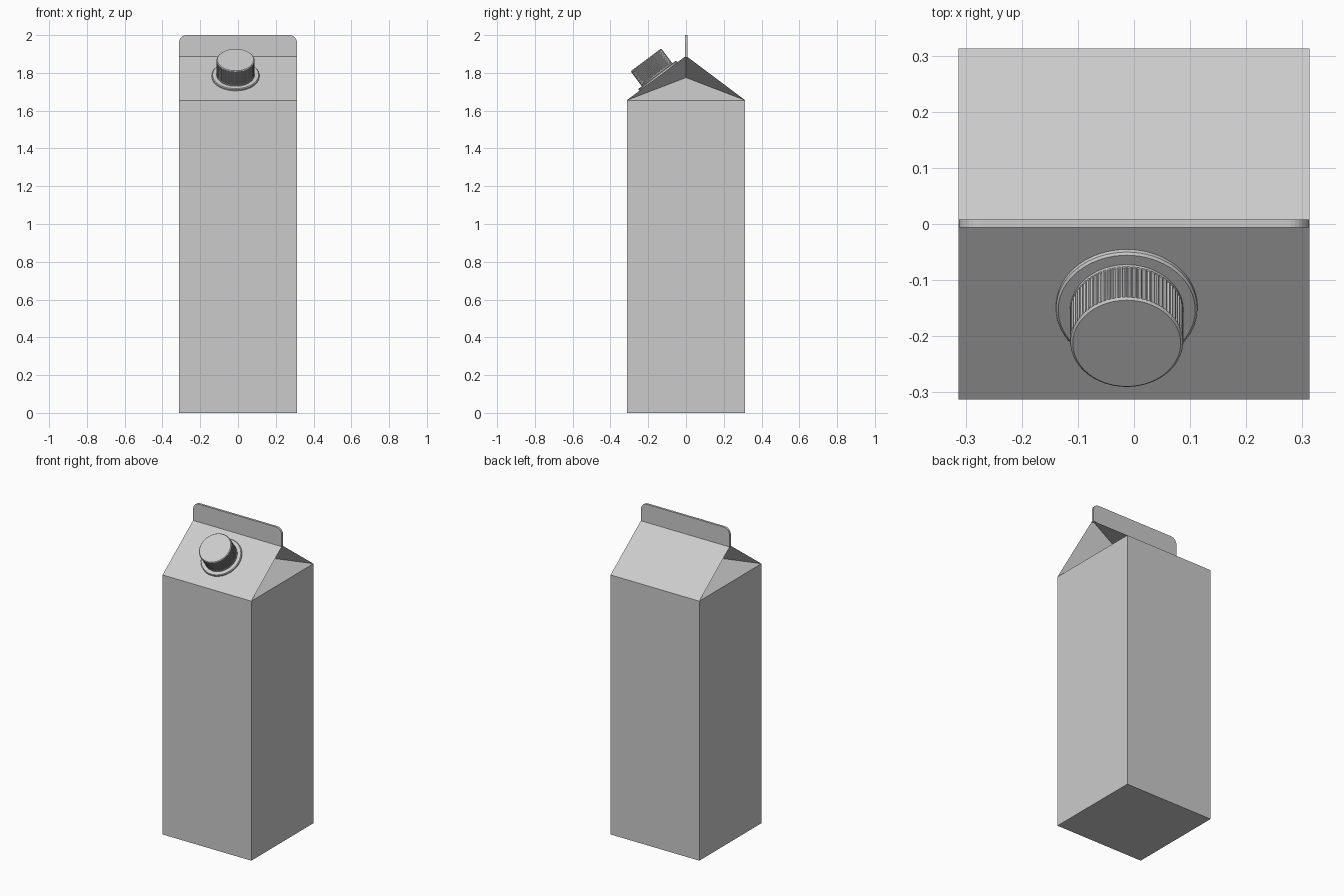
import bpy, bmesh, math
from mathutils import Matrix

if "Cube" in bpy.data.objects:
    bpy.data.objects.remove(bpy.data.objects["Cube"])

W, EAVE, RIDGE = 0.313, 1.655, 1.89      # half width, eave height, ridge height
FOLD_X, FOLD_Z = 0.14, 1.775             # point where the side gussets fold inward


def finish(name, bm, bevel=0.0, smooth=None):
    bmesh.ops.recalc_face_normals(bm, faces=bm.faces)
    me = bpy.data.meshes.new(name)
    bm.to_mesh(me)
    bm.free()
    ob = bpy.data.objects.new(name, me)
    bpy.context.collection.objects.link(ob)
    if bevel:
        m = ob.modifiers.new("soft_edge", 'BEVEL')
        m.width, m.segments, m.limit_method = bevel, 2, 'ANGLE'
        m.angle_limit = math.radians(50)
    if smooth:
        bpy.ops.object.select_all(action='DESELECT')
        ob.select_set(True)
        bpy.context.view_layer.objects.active = ob
        bpy.ops.object.shade_smooth_by_angle(angle=math.radians(smooth))
    return ob


def lathe(name, profile, segments, smooth, groove=0.0):
    """Closed solid of revolution; groove insets every second pair of side columns."""
    bm = bmesh.new()
    rings = []
    for r, h, grooved in profile:
        ring = []
        for i in range(segments):
            a = 2 * math.pi * i / segments
            rr = r - (groove if grooved and i % 4 > 1 else 0)
            ring.append(bm.verts.new((rr * math.cos(a), rr * math.sin(a), h)))
        rings.append(ring)
    for lo, hi in zip(rings, rings[1:]):
        for i in range(segments):
            j = (i + 1) % segments
            bm.faces.new((lo[i], lo[j], hi[j], hi[i]))
    bm.faces.new(rings[0][::-1])
    bm.faces.new(rings[-1])
    return finish(name, bm, smooth=smooth)


# Carton: square body, gabled roof and inward folded side gussets
bm = bmesh.new()
corners = [(-W, -W), (W, -W), (W, W), (-W, W)]
b = [bm.verts.new((x, y, 0)) for x, y in corners]
t = [bm.verts.new((x, y, EAVE)) for x, y in corners]
ridge = [bm.verts.new((s * W, 0, RIDGE)) for s in (-1, 1)]
fold = [bm.verts.new((s * FOLD_X, 0, FOLD_Z)) for s in (-1, 1)]
bm.faces.new(b[::-1])
for i in range(4):
    j = (i + 1) % 4
    bm.faces.new((b[i], b[j], t[j], t[i]))
bm.faces.new((t[0], t[1], ridge[1], ridge[0]))
bm.faces.new((t[2], t[3], ridge[0], ridge[1]))
for side, (f, k) in enumerate(((3, 0), (1, 2))):
    bm.faces.new((t[f], t[k], fold[side]))
    bm.faces.new((t[k], ridge[side], fold[side]))
    bm.faces.new((ridge[side], t[f], fold[side]))
finish("carton", bm)

# Sealed top fin with rounded upper corners
R, FX, TOP = 0.04, 0.312, 2.0
outline = [(-FX, RIDGE - 0.008), (FX, RIDGE - 0.008)]
for s, start in ((1, 0), (-1, 90)):
    for k in range(9):
        a = math.radians(start + k * 90 / 8)
        outline.append((s * (FX - R) + R * math.cos(a), TOP - R + R * math.sin(a)))
bm = bmesh.new()
face = bm.faces.new([bm.verts.new((x, -0.006, z)) for x, z in outline])
ext = bmesh.ops.extrude_face_region(bm, geom=[face])
bmesh.ops.translate(bm, vec=(0, 0.014, 0),
                    verts=[v for v in ext["geom"] if isinstance(v, bmesh.types.BMVert)])
finish("top_fin", bm)

# Screw cap and its flange, perpendicular to the front roof panel
slope = math.atan2(RIDGE - EAVE, W)
CY = -0.146
place = (Matrix.Translation((-0.013, CY, RIDGE + CY * math.tan(slope)))
         @ Matrix.Rotation(slope, 4, 'X'))
flange = lathe("spout_flange", [(0.126, -0.005, 0), (0.126, 0.008, 0), (0.122, 0.012, 0)], 64, 30)
cap = lathe("screw_cap", [(0.101, 0.008, 0), (0.101, 0.018, 0), (0.101, 0.019, 1),
                          (0.101, 0.104, 1), (0.100, 0.107, 0), (0.096, 0.111, 0)],
            288, 25, groove=0.003)
for ob in (flange, cap):
    ob.matrix_world = place
